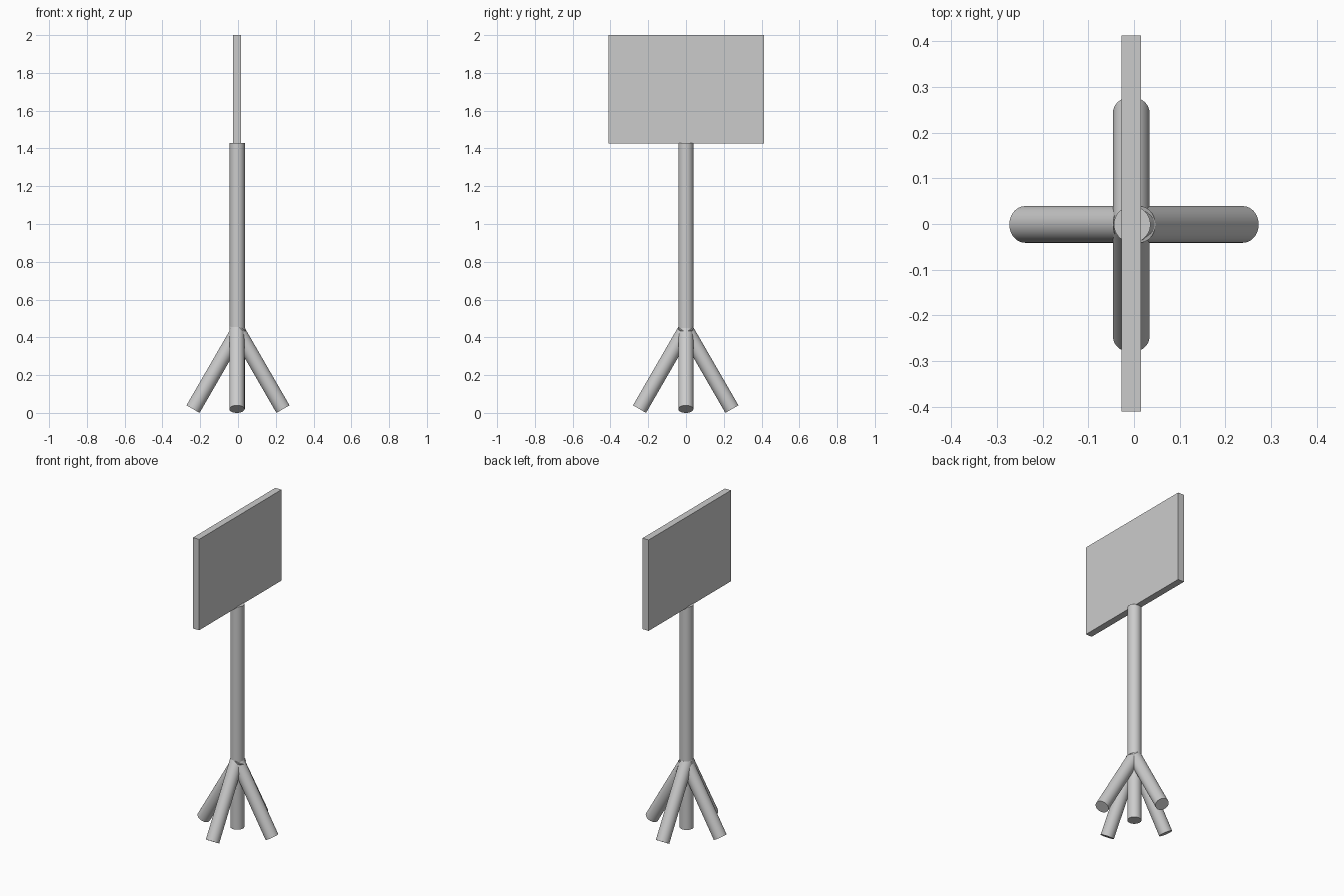
import bpy
from math import radians, sin, cos
from mathutils import Vector, Matrix

if "Cube" in bpy.data.objects:
    bpy.data.objects.remove(bpy.data.objects["Cube"])

R = 0.04            # shared tube radius
POLE_X, POLE_Y = -0.004, -0.001
SPLAY = radians(30)


def tube(name, a, b):
    """Smooth round tube between two points."""
    a, b = Vector(a), Vector(b)
    bpy.ops.mesh.primitive_cylinder_add(vertices=48, radius=R, depth=(b - a).length)
    ob = bpy.context.object
    ob.name = name
    ob.location = (a + b) / 2
    ob.rotation_euler = (b - a).to_track_quat('Z', 'Y').to_euler()
    bpy.ops.object.shade_smooth_by_angle(angle=radians(35))
    return ob


# Upright pole
tube("pole", (POLE_X, POLE_Y, 0.02), (POLE_X, POLE_Y, 1.43))

# Four splayed legs: direction, foot distance from centre, sideways centre
legs = [
    ("left_leg", Vector((-1, 0, 0)), 0.238, Vector((0, -0.001, 0))),
    ("right_leg", Vector((1, 0, 0)), 0.238, Vector((0, -0.001, 0))),
    ("front_leg", Vector((0, -1, 0)), 0.246, Vector((-0.006, 0, 0))),
    ("back_leg", Vector((0, 1, 0)), 0.243, Vector((-0.006, 0, 0))),
]
for name, out, dist, side in legs:
    foot = side + out * dist + Vector((0, 0, R * sin(SPLAY)))
    top = foot + (Vector((0, 0, cos(SPLAY))) - out * sin(SPLAY)) * 0.5
    tube(name, foot, top)

# Flat sign panel on top of the pole
bpy.ops.mesh.primitive_cube_add(size=1, location=(-0.006, 0.001, 1.7125))
panel = bpy.context.object
panel.name = "sign_panel"
panel.scale = (0.043, 0.823, 0.575)
bpy.ops.object.transform_apply(location=False, rotation=False, scale=True)
